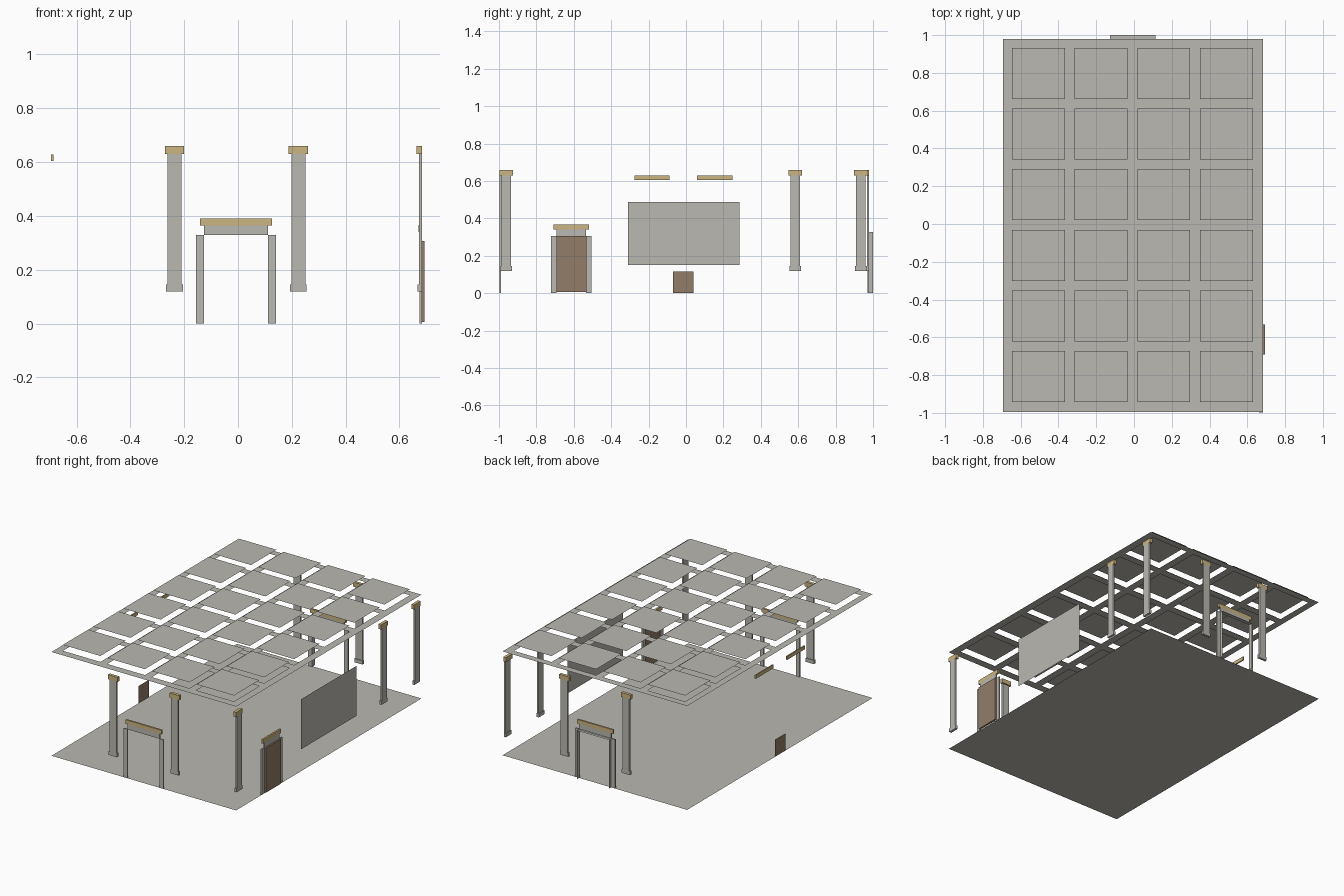
import bpy, bmesh

if "Cube" in bpy.data.objects:
    bpy.data.objects.remove(bpy.data.objects["Cube"])

XL, XR, YF, YB = -0.694, 0.683, -0.996, 0.979   # room walls
LATTICE_Z, COFFER_Z = 0.70, 0.74


def material(name, rgb):
    m = bpy.data.materials.new(name)
    m.diffuse_color = (*rgb, 1)
    m.use_nodes = True
    m.node_tree.nodes["Principled BSDF"].inputs["Base Color"].default_value = m.diffuse_color
    return m


STONE = material("warm grey plaster", (0.49, 0.48, 0.44))
GOLD = material("pale gold trim", (0.60, 0.46, 0.22))
WOOD = material("brown wood", (0.29, 0.205, 0.138))


def finish(name, bm, mat):
    me = bpy.data.meshes.new(name)
    bm.to_mesh(me)
    bm.free()
    me.materials.append(mat)
    ob = bpy.data.objects.new(name, me)
    bpy.context.collection.objects.link(ob)
    return ob


def box(name, x, y, z, mat):
    bm = bmesh.new()
    bmesh.ops.create_cube(bm, size=1)
    for v in bm.verts:
        v.co = [(a + b) / 2 + c * (b - a) for (a, b), c in zip((x, y, z), v.co)]
    return finish(name, bm, mat)


def quads(name, faces, mat):
    bm = bmesh.new()
    for f in faces:
        bm.faces.new([bm.verts.new(p) for p in f])
    bmesh.ops.remove_doubles(bm, verts=bm.verts, dist=1e-5)
    return finish(name, bm, mat)


def flat(x0, x1, y0, y1, z):
    return [(x0, y0, z), (x1, y0, z), (x1, y1, z), (x0, y1, z)]


def upright(x, y0, y1, z0, z1):
    return [(x, y0, z0), (x, y1, z0), (x, y1, z1), (x, y0, z1)]


def wall_box(name, wall, u, depth, z, mat):
    """Box against a wall, u along it, depth into the room."""
    if wall == "front":
        return box(name, u, (YF, YF + depth), z, mat)
    if wall == "back":
        return box(name, u, (YB - depth, YB), z, mat)
    if wall == "left":
        return box(name, (XL, XL + depth), u, z, mat)
    return box(name, (XR - depth, XR), u, z, mat)


# floor
quads("floor", [flat(XL, XR, YF, YB, 0)], STONE)

# ceiling lattice with raised coffer panels in its openings
xs, ys = [XL], [YF]
for i in range(4):
    c = -0.0085 + (i - 1.5) * 0.332
    xs += [c - 0.14, c + 0.14]
for j in range(6):
    c = -0.005 + (j - 2.5) * 0.321
    ys += [c - 0.135, c + 0.135]
xs.append(XR)
ys.append(YB)
bars, panels = [], []
for i in range(len(xs) - 1):
    for j in range(len(ys) - 1):
        cell = (xs[i], xs[i + 1], ys[j], ys[j + 1])
        if i % 2 and j % 2:
            panels.append(flat(*cell, COFFER_Z))
        else:
            bars.append(flat(*cell, LATTICE_Z))
lattice = quads("ceiling_lattice", bars, STONE)
bm = bmesh.new()
bm.from_mesh(lattice.data)
bmesh.ops.dissolve_limit(bm, angle_limit=0.01, verts=bm.verts, edges=bm.edges)
bm.to_mesh(lattice.data)
bm.free()
quads("ceiling_coffers", panels, STONE)


# pilasters: base, shaft, gold capital
def pilaster(wall, c):
    for part, half, depth, z, mat in (
            ("base", 0.031, 0.016, (0.12, 0.145), STONE),
            ("shaft", 0.026, 0.011, (0.145, 0.63), STONE),
            ("capital", 0.036, 0.02, (0.63, 0.66), GOLD)):
        wall_box(f"{wall}_pilaster_{part}", wall, (c - half, c + half), depth, z, mat)


for wall in ("front", "back"):
    for c in (-0.236, 0.224):
        pilaster(wall, c)
for c in (-0.961, 0.584, 0.935):
    pilaster("right", c)


# doorway surrounds: two jambs, head, gold lintel
def surround(wall, a, b, w, top, head, inset):
    d = 0.008
    wall_box(wall + "_door_jamb", wall, (a, a + w), d, (0, head), STONE)
    wall_box(wall + "_door_jamb", wall, (b - w, b), d, (0, head), STONE)
    wall_box(wall + "_door_head", wall, (a + w, b - w), d, (head, top), STONE)
    wall_box(wall + "_door_lintel", wall, (a + inset, b - inset), d + 0.004,
             (top, top + 0.027), GOLD)


for wall in ("front", "back"):
    surround(wall, -0.156, 0.141, 0.029, 0.364, 0.33, 0.015)
surround("right", -0.722, -0.504, 0.03, 0.34, 0.307, 0.014)

# lining of the back opening
x0, x1, zt = -0.127, 0.113, 0.327
quads("back_door_lining", [upright(x0, YB, 1.0, 0, zt), upright(x1, YB, 1.0, 0, zt),
                           flat(x0, x1, YB, 1.0, zt)], STONE)

# side door leaf
box("side_door", (0.68, 0.693), (-0.692, -0.532), (0.006, 0.307), WOOD)

# large wall panel, left wall hatch and gold rails
quads("right_wall_panel", [upright(0.686, -0.31, 0.285, 0.15, 0.487)], STONE)
quads("left_wall_hatch", [upright(XL, -0.069, 0.041, 0, 0.116)], WOOD)
for a, b in ((-0.275, -0.087), (0.06, 0.248)):
    wall_box("left_wall_rail", "left", (a, b), 0.008, (0.604, 0.628), GOLD)
